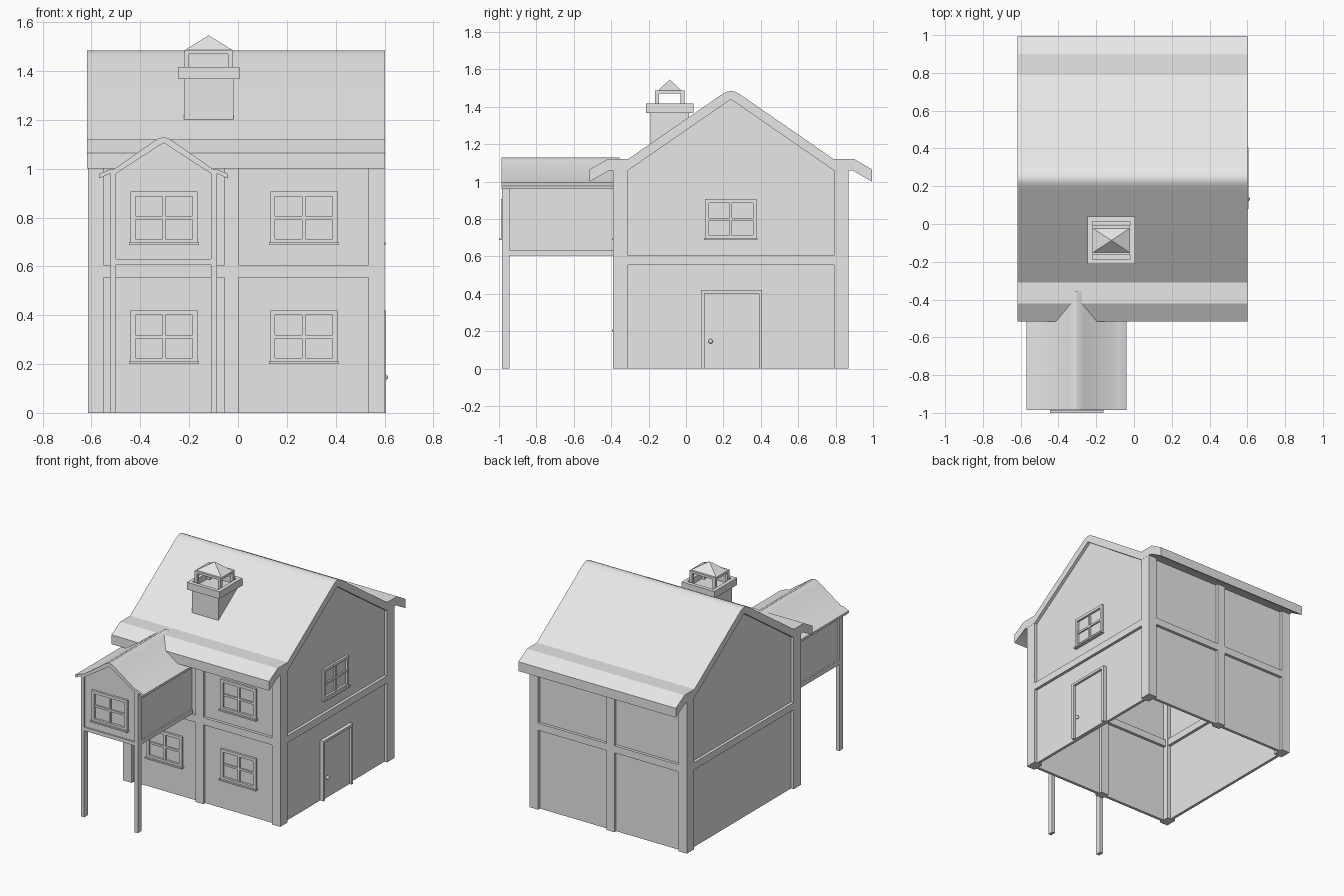
import bpy, bmesh, math
from mathutils import Matrix, Vector

cube = bpy.data.objects.get("Cube")
if cube:
    bpy.data.objects.remove(cube, do_unlink=True)

# One plain grey for the whole house
GREY = (0.8, 0.8, 0.8, 1)
mat = bpy.data.materials.new("plain_grey")
mat.use_nodes = True
mat.diffuse_color = GREY
mat.node_tree.nodes["Principled BSDF"].inputs["Base Color"].default_value = GREY


def finish(name, bm, smooth=False, matrix=None):
    bmesh.ops.recalc_face_normals(bm, faces=bm.faces)
    if smooth:
        for f in bm.faces:
            f.smooth = True
        for e in bm.edges:
            e.smooth = e.calc_face_angle(math.pi) < math.radians(30)
    if matrix:
        bm.transform(matrix)
    me = bpy.data.meshes.new(name)
    bm.to_mesh(me)
    bm.free()
    me.materials.append(mat)
    ob = bpy.data.objects.new(name, me)
    bpy.context.collection.objects.link(ob)
    return ob


def boxes(name, spans, matrix=None):
    """Each span is (x0, x1, y0, y1, z0, z1)."""
    bm = bmesh.new()
    for x0, x1, y0, y1, z0, z1 in spans:
        mid = Matrix.Translation(((x0 + x1) / 2, (y0 + y1) / 2, (z0 + z1) / 2))
        size = Matrix.Diagonal((x1 - x0, y1 - y0, z1 - z0, 1))
        bmesh.ops.create_cube(bm, size=1, matrix=mid @ size)
    return finish(name, bm, matrix=matrix)


def prism(name, profile, axis, a, b, smooth=False):
    """Extrude a (horizontal, z) profile along x or y from a to b."""
    bm = bmesh.new()
    if axis == "x":
        points, step = [(a, h, z) for h, z in profile], Vector((b - a, 0, 0))
    else:
        points, step = [(h, a, z) for h, z in profile], Vector((0, b - a, 0))
    face = bm.faces.new([bm.verts.new(p) for p in points])
    grown = bmesh.ops.extrude_face_region(bm, geom=[face], use_keep_orig=True)
    verts = [g for g in grown["geom"] if isinstance(g, bmesh.types.BMVert)]
    bmesh.ops.translate(bm, verts=verts, vec=step)
    return finish(name, bm, smooth)


def mirrored(half, centre):
    """Complete a profile half whose first and last points lie on the centre."""
    return half + [(2 * centre - h, z) for h, z in reversed(half[1:-1])]


# Main body limits
L, R, F, B = -0.615, 0.6, -0.39, 0.87
RIDGE = 0.24
BEAM = (0.555, 0.605)
POST_TOP = 1.09

# Main roof: swept eaves and a rounded ridge
roof = mirrored([(RIDGE, 1.485), (0.22, 1.481), (0.2, 1.471), (0.175, 1.455),
                 (-0.31, 1.12), (-0.42, 1.12), (-0.515, 1.065), (-0.515, 1.0),
                 (-0.41, 1.06), (-0.31, 1.06), (RIDGE, 1.44)], RIDGE)
prism("main_roof", roof, "x", L - 0.003, R + 0.001, smooth=True)

# Wall panels, set back behind the timbers
gable = mirrored([(RIDGE, 1.46), (-0.31, 1.085), (F + 0.02, 1.085),
                  (F + 0.02, 0), (RIDGE, 0)], RIDGE)
prism("gable_wall_left", gable, "x", R - 0.04, R - 0.02)
prism("gable_wall_right", gable, "x", L + 0.02, L + 0.04)
boxes("front_wall", [(L + 0.03, R - 0.03, F + 0.02, F + 0.04, 0, POST_TOP)])
boxes("back_wall", [(L + 0.03, R - 0.03, B - 0.04, B - 0.02, 0, POST_TOP)])

# Timber frame
posts, beams = [], []
for y0, y1 in ((F, F + 0.08), (B - 0.08, B)):
    for x0, x1 in ((L, L + 0.065), (R - 0.065, R)):
        posts.append((x0, x1, y0, y1, 0, POST_TOP))
for y0, y1 in ((F, F + 0.06), (B - 0.06, B)):
    posts.append((-0.055, 0.005, y0, y1, 0, POST_TOP))
    beams.append((L + 0.01, R - 0.01, y0, y1, *BEAM))
for x0, x1 in ((L, L + 0.06), (R - 0.06, R)):
    beams.append((x0, x1, F + 0.01, B - 0.01, *BEAM))
boxes("posts", posts)
boxes("floor_beams", beams)

# Front bay on stilts
BL, BR, BF, BC = -0.525, -0.085, -0.985, -0.305
bay_roof = mirrored([(BC, 1.13), (BC - 0.02, 1.124), (BC - 0.04, 1.112),
                     (-0.505, 1.0), (-0.525, 0.997), (-0.57, 0.978),
                     (-0.568, 0.96), (-0.525, 0.98), (-0.5, 0.98),
                     (BC, 1.106)], BC)
prism("bay_roof", bay_roof, "y", BF - 0.001, -0.355, smooth=True)
bay_front = mirrored([(BC, 1.116), (-0.515, 0.98), (-0.515, 0.615), (BC, 0.615)], BC)
prism("bay_body", bay_front, "y", BF + 0.01, F + 0.03)
bay_frame = []
for x0, x1 in ((BL, BL + 0.025), (BR - 0.025, BR)):
    bay_frame.append((x0, x1, BF, BF + 0.04, 0, 0.985))
    bay_frame.append((x0, x1, BF + 0.01, F + 0.01, 0.605, 0.635))
    bay_frame.append((x0, x1, BF + 0.01, F + 0.01, 0.965, 0.985))
bay_frame.append((BL + 0.01, BR - 0.01, BF, BF + 0.04, 0.605, 0.63))
boxes("bay_frame_and_stilts", bay_frame)


# Windows: outer frame, cross bars and sill
def window(name, x, y, z, turn=0):
    w, h, t, d = 0.1375, 0.215, 0.02, 0.015
    spans = [(-w, -w + t, -d, 0.005, 0, h), (w - t, w, -d, 0.005, 0, h),
             (-w, w, -d, 0.005, 0, t), (-w, w, -d, 0.005, h - t, h),
             (-0.007, 0.007, -0.01, 0.005, 0, h),
             (-w, w, -0.01, 0.005, h / 2 - 0.007, h / 2 + 0.007),
             (-w - 0.005, w + 0.005, -0.025, 0.005, -0.005, 0.005)]
    place = Matrix.Translation((x, y, z)) @ Matrix.Rotation(turn, 4, "Z")
    boxes(name, spans, place)


LOW, HIGH = 0.205, 0.692
window("window_lower_right", -0.303, F + 0.02, LOW)
window("window_lower_left", 0.27, F + 0.02, LOW)
window("window_upper_left", 0.27, F + 0.02, HIGH)
window("bay_window", -0.303, BF + 0.01, HIGH)
window("side_window", R - 0.02, 0.24, HIGH, math.pi / 2)

# Door with frame and round knob
boxes("door", [(0.57, 0.59, 0.095, 0.392, 0, 0.41)])
boxes("door_frame", [(0.57, 0.606, 0.08, 0.098, 0, 0.42),
                     (0.57, 0.606, 0.389, 0.406, 0, 0.42),
                     (0.57, 0.606, 0.08, 0.406, 0.403, 0.42)])
bm = bmesh.new()
bmesh.ops.create_uvsphere(bm, u_segments=16, v_segments=8, radius=0.012,
                          matrix=Matrix.Translation((0.602, 0.132, 0.146)))
finish("door_knob", bm, smooth=True)

# Chimney: shaft, collar ring, open cage and pyramid cap
CX, CY = -0.12, -0.087


def ring(w, d, t, z0, z1):
    """Four boxes around the chimney centre, w and d are half sizes."""
    return [(CX - w, CX + w, CY - d, CY - d + t, z0, z1),
            (CX - w, CX + w, CY + d - t, CY + d, z0, z1),
            (CX - w, CX - w + t, CY - d, CY + d, z0, z1),
            (CX + w - t, CX + w, CY - d, CY + d, z0, z1)]


boxes("chimney_shaft", [(CX - 0.102, CX + 0.102, CY - 0.104, CY + 0.104, 1.15, 1.375)])
boxes("chimney_collar", ring(0.126, 0.126, 0.026, 1.367, 1.417))
cage = ring(0.1, 0.078, 0.02, 1.47, 1.486)
for sx in (-1, 1):
    for sy in (-1, 1):
        px, py = CX + sx * 0.09, CY + sy * 0.068
        cage.append((px - 0.01, px + 0.01, py - 0.01, py + 0.01, 1.37, 1.48))
boxes("chimney_cage", cage)
bm = bmesh.new()
base = [bm.verts.new((CX + sx * 0.1, CY + sy * 0.066, 1.484))
        for sx, sy in ((-1, -1), (1, -1), (1, 1), (-1, 1))]
apex = bm.verts.new((CX, CY, 1.546))
bm.faces.new(base)
for i in range(4):
    bm.faces.new((base[i], base[(i + 1) % 4], apex))
finish("chimney_cap", bm)
